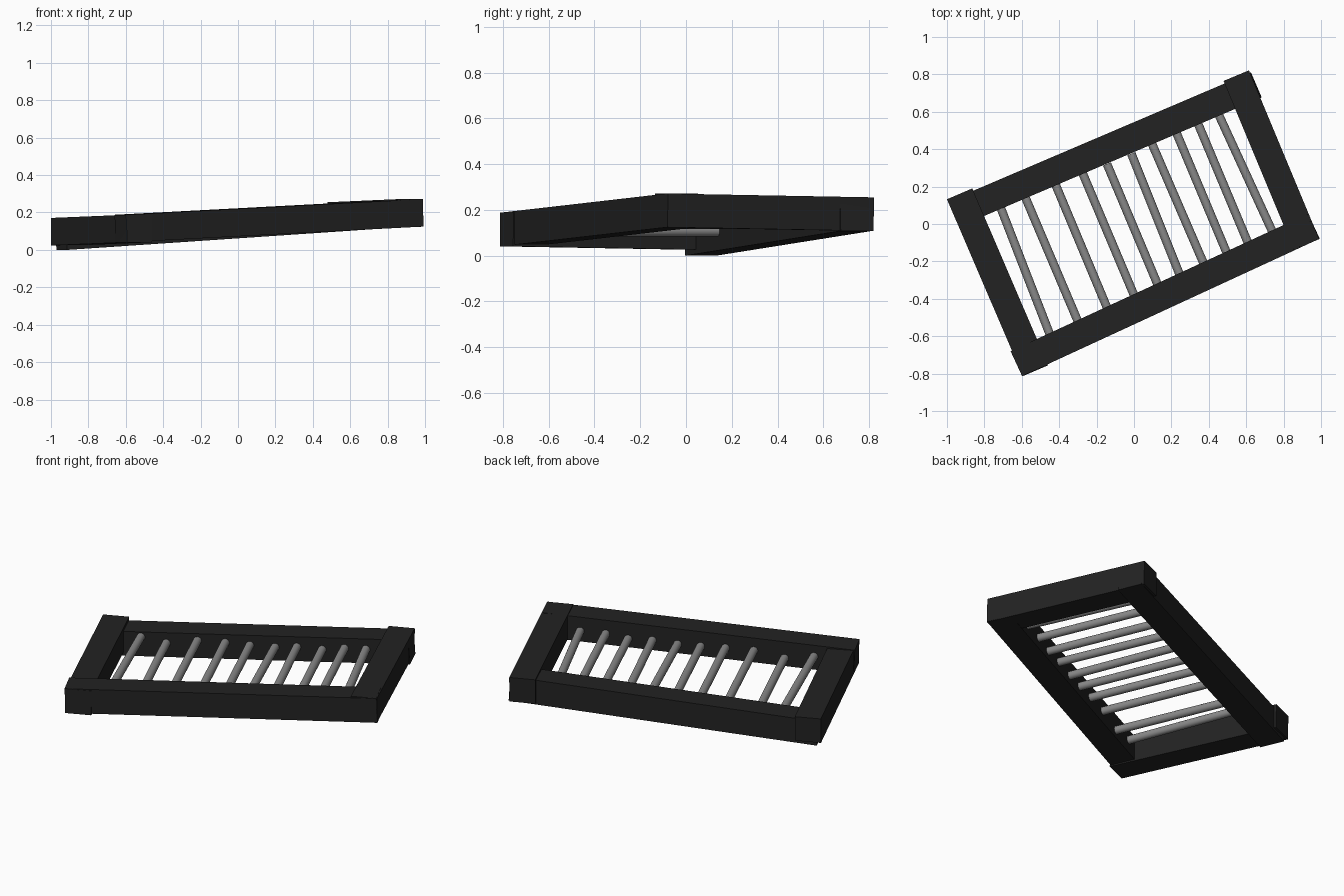
import bpy
from mathutils import Matrix, Vector

if "Cube" in bpy.data.objects:
    bpy.data.objects.remove(bpy.data.objects["Cube"])


def material(name, v):
    m = bpy.data.materials.new(name)
    m.diffuse_color = (v, v, v, 1)
    m.use_nodes = True
    m.node_tree.nodes["Principled BSDF"].inputs["Base Color"].default_value = m.diffuse_color
    return m


DARK = material("dark_frame", 0.016)
STEEL = material("steel", 0.25)
SIZE = 0.147


def basis(a, b):
    # local x runs along the part, local z stays as upright as possible
    x = (b - a).normalized()
    y = Vector((0, 0, 1)).cross(x).normalized()
    z = x.cross(y)
    m = Matrix((x, y, z)).transposed().to_4x4()
    m.translation = (a + b) / 2
    return m


def beam(name, a, b):
    a, b = Vector(a), Vector(b)
    bpy.ops.mesh.primitive_cube_add(size=1)
    o = bpy.context.object
    o.name = name
    o.matrix_world = basis(a, b) @ Matrix.Diagonal(((b - a).length, SIZE, SIZE, 1))
    o.data.materials.append(DARK)


def rod(name, a, b, r=0.023):
    a, b = Vector(a), Vector(b)
    bpy.ops.mesh.primitive_cylinder_add(vertices=24, radius=r, depth=(b - a).length)
    o = bpy.context.object
    o.name = name
    o.matrix_world = basis(a, b) @ Matrix.Rotation(1.5707963, 4, 'Y')
    o.data.materials.append(STEEL)
    bpy.ops.object.shade_smooth_by_angle()


# four slightly misaligned frame beams
beam("front_rail", (-0.626, -0.745, 0.120), (0.959, -0.013, 0.204))
beam("back_rail", (-0.946, 0.061, 0.079), (0.650, 0.742, 0.187))
beam("left_rail", (-0.527, -0.783, 0.120), (-0.932, 0.160, 0.103))
beam("right_rail", (0.922, -0.108, 0.2035), (0.547, 0.792, 0.187))

# ten rods: front x, front y, back x, back y, height
rods = [
    (-0.45, -0.59, -0.71, 0.08, 0.137), (-0.30, -0.52, -0.58, 0.14, 0.113),
    (-0.145, -0.445, -0.415, 0.20, 0.145), (0.0, -0.38, -0.27, 0.26, 0.148),
    (0.125, -0.32, -0.14, 0.31, 0.146), (0.24, -0.26, -0.01, 0.365, 0.148),
    (0.37, -0.205, 0.10, 0.42, 0.160), (0.49, -0.14, 0.23, 0.48, 0.158),
    (0.605, -0.09, 0.345, 0.53, 0.178), (0.735, -0.03, 0.455, 0.58, 0.183),
]
for i, (fx, fy, bx, by, z) in enumerate(rods):
    f, b = Vector((fx, fy, z)), Vector((bx, by, z))
    d = (b - f).normalized() * 0.012
    rod(f"roller_rod_{i + 1}", f - d, b + d)

# rest the model on the ground
bpy.context.view_layer.update()
objs = list(bpy.context.scene.objects)
low = min((o.matrix_world @ v.co).z for o in objs for v in o.data.vertices)
for o in objs:
    o.location.z -= low
